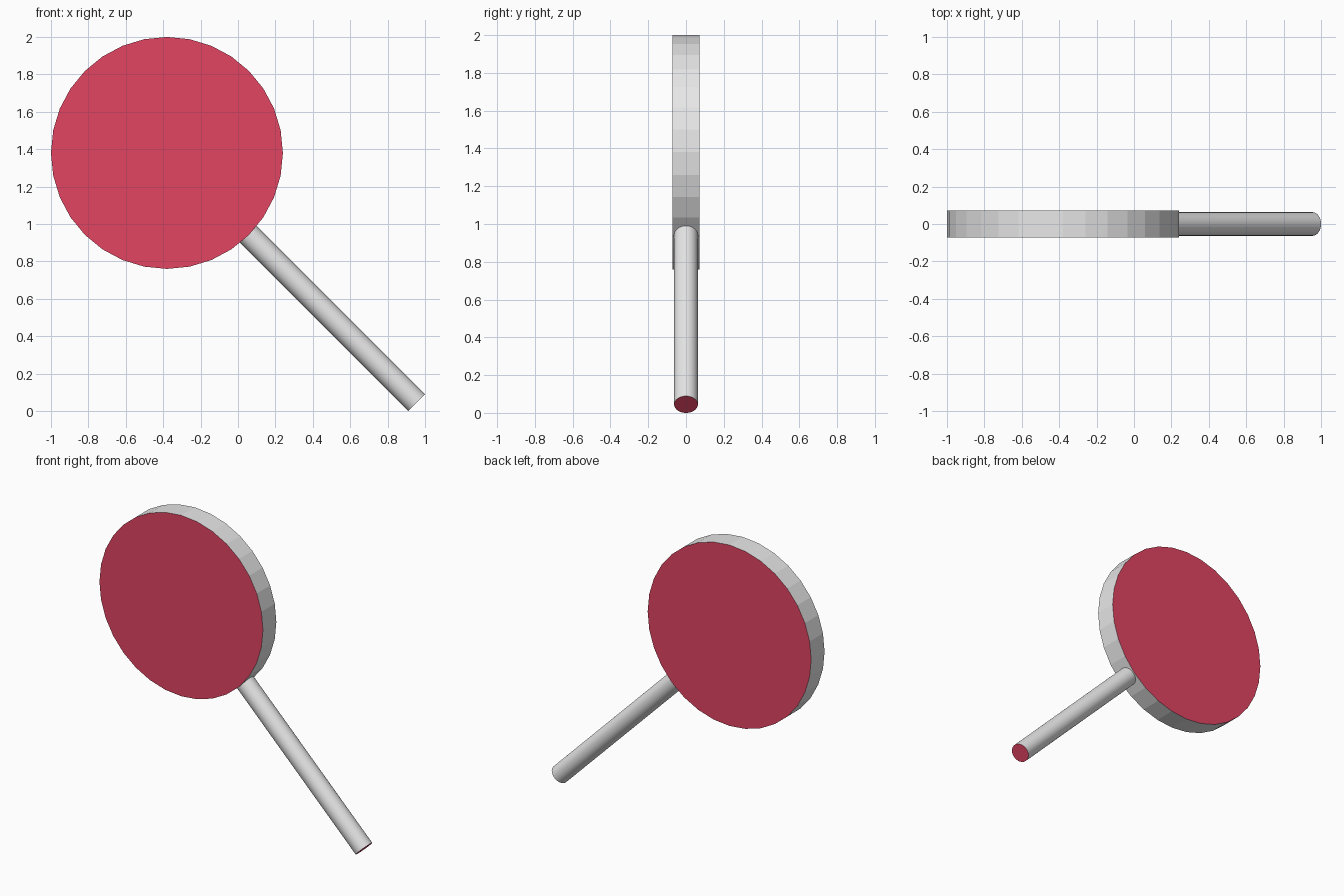
import bpy, math
from mathutils import Vector

if "Cube" in bpy.data.objects:
    bpy.data.objects.remove(bpy.data.objects["Cube"])


def material(name, colour):
    m = bpy.data.materials.new(name)
    m.diffuse_color = (*colour, 1)
    m.use_nodes = True
    m.node_tree.nodes["Principled BSDF"].inputs["Base Color"].default_value = m.diffuse_color
    return m


grey = material("pale grey", (0.8, 0.8, 0.8))
red = material("raspberry red", (0.76, 0.058, 0.124))


def rod(name, centre, axis, radius, length, red_ends):
    """Capped 32-sided cylinder with grey sides and red end faces."""
    axis = Vector(axis).normalized()
    bpy.ops.mesh.primitive_cylinder_add(vertices=32, radius=radius, depth=length)
    ob = bpy.context.object
    ob.name = name
    # half turn steps keep a vertex on the x axis
    ob.data.transform(axis.to_track_quat('Z', 'Y').to_matrix().to_4x4())
    ob.location = centre
    ob.data.materials.append(grey)
    ob.data.materials.append(red)
    for p in ob.data.polygons:
        if abs(p.normal.dot(axis)) > 0.9:
            p.material_index = 1
    return ob


# round flat head
rod("round_head", (-0.38, 0, 1.38), (0, 1, 0), 0.62, 0.145, True)

# slanting handle, its upper end tucked just inside the rim
low = Vector((0.9555, 0, 0.0445))
high = Vector((0.035, 0, 0.965))
handle = rod("handle", (low + high) / 2, high - low, 0.063, (high - low).length, True)
bpy.ops.object.shade_smooth_by_angle(angle=math.radians(30))
